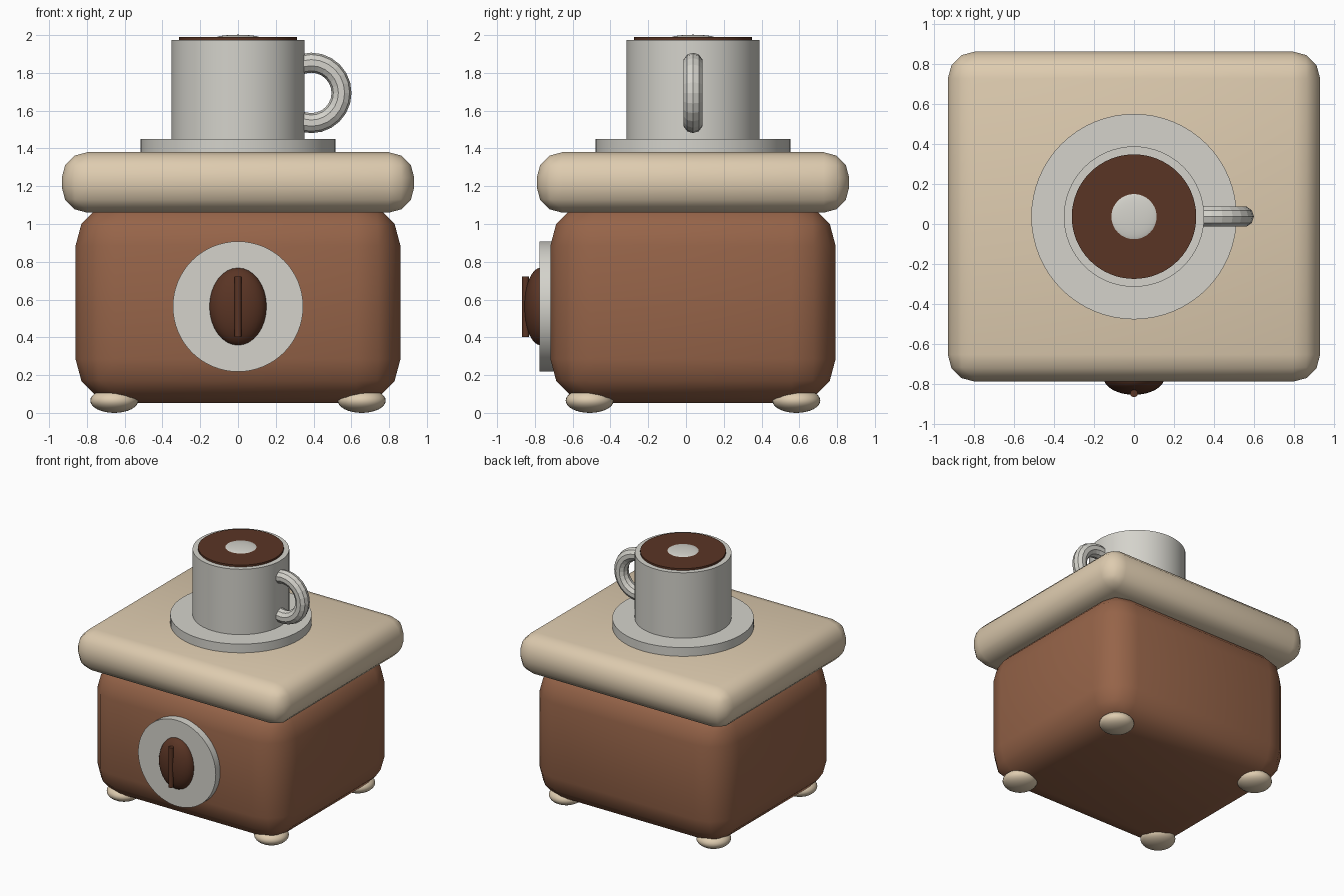
import bpy
import math

cube = bpy.data.objects.get("Cube")
if cube:
    bpy.data.objects.remove(cube, do_unlink=True)

CY = 0.037  # depth of the shared centre line


def material(name, rgb):
    mat = bpy.data.materials.new(name)
    mat.use_nodes = True
    mat.diffuse_color = (*rgb, 1)
    bsdf = mat.node_tree.nodes["Principled BSDF"]
    bsdf.inputs["Base Color"].default_value = (*rgb, 1)
    bsdf.inputs["Roughness"].default_value = 0.7
    return mat


brown = material("warm brown", (0.305, 0.127, 0.066))
cream = material("cream", (0.73, 0.60, 0.43))
white = material("off white", (0.66, 0.65, 0.60))
coffee = material("dark coffee", (0.102, 0.035, 0.018))


def finish(name, mat, angle=40):
    obj = bpy.context.object
    obj.name = name
    obj.data.materials.append(mat)
    if angle:
        bpy.ops.object.shade_smooth_by_angle(angle=math.radians(angle))
    return obj


def rounded_box(name, mat, size, z, radius):
    bpy.ops.mesh.primitive_cube_add(size=1, location=(0, CY, z))
    obj = bpy.context.object
    obj.scale = size
    bpy.ops.object.transform_apply(location=False, rotation=False, scale=True)
    bevel = obj.modifiers.new("Rounding", "BEVEL")
    bevel.width = radius
    bevel.segments = 3
    bpy.ops.object.modifier_apply(modifier=bevel.name)
    return finish(name, mat)


def disc(name, mat, radius, depth, loc, tilt=0, sides=64):
    bpy.ops.mesh.primitive_cylinder_add(vertices=sides, radius=radius, depth=depth,
                                        location=loc, rotation=(tilt, 0, 0))
    return finish(name, mat)


def ellipsoid(name, mat, radii, loc):
    bpy.ops.mesh.primitive_uv_sphere_add(segments=32, ring_count=16, radius=1, location=loc)
    bpy.context.object.scale = radii
    bpy.ops.object.transform_apply(location=False, rotation=False, scale=True)
    return finish(name, mat, 60)


# Box body and overhanging lid
rounded_box("body", brown, (1.72, 1.51, 1.066), 0.585, 0.233)
rounded_box("lid", cream, (1.866, 1.654, 0.32), 1.22, 0.135)

# Four feet
for side, x in (("left", 0.655), ("right", -0.655)):
    for end, y in (("front", -0.547), ("back", 0.547)):
        ellipsoid(f"{end}_{side}_foot", cream, (0.127, 0.127, 0.065), (x, CY + y, 0.065))

# Saucer, cup and drink
disc("saucer", white, 0.515, 0.09, (0, CY, 1.405))
disc("cup", white, 0.352, 0.54, (0, CY, 1.705))
disc("drink", coffee, 0.312, 0.03, (0, CY, 1.975))
ellipsoid("foam", white, (0.124, 0.124, 0.02), (0, CY, 1.982))

# Cup handle ring, with its inner side hidden in the cup
bpy.ops.mesh.primitive_torus_add(major_radius=0.16, minor_radius=0.053, major_segments=24,
                                 minor_segments=10, location=(0.388, CY, 1.694),
                                 rotation=(math.pi / 2, 0, 0))
finish("cup_handle", white, 0)

# Front badge with a bean and its crease
disc("badge", white, 0.345, 0.1, (0, -0.725, 0.563), math.pi / 2)
ellipsoid("bean", coffee, (0.152, 0.086, 0.205), (0, -0.77, 0.563))
disc("bean_crease", coffee, 0.019, 0.32, (0, -0.849, 0.562), sides=12)
